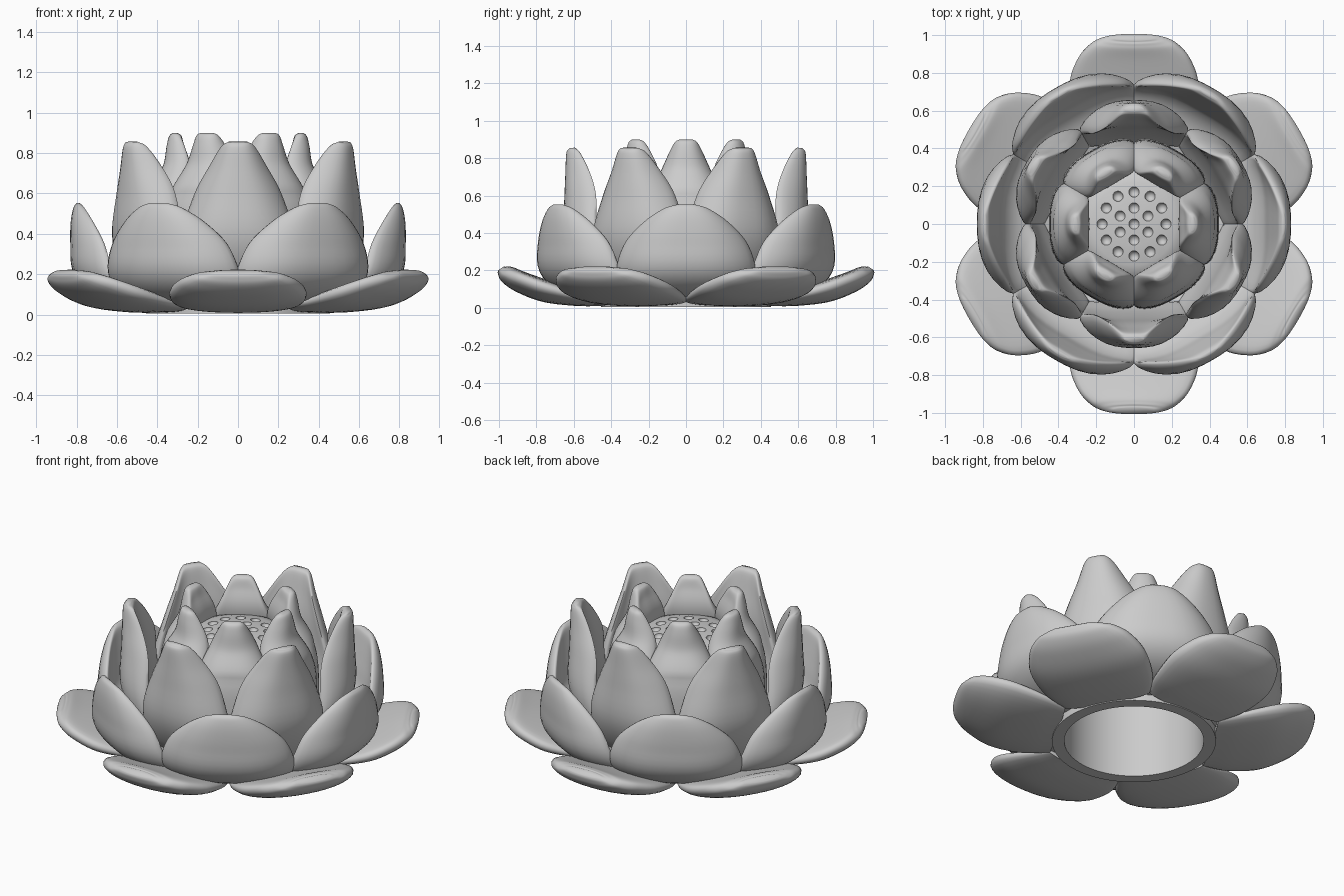
import bpy, bmesh, math
from mathutils import Vector, Matrix

if "Cube" in bpy.data.objects:
    bpy.data.objects.remove(bpy.data.objects["Cube"])

grey = bpy.data.materials.new("soft_grey")
grey.use_nodes = True
COLOUR = (0.6, 0.6, 0.6, 1)
grey.diffuse_color = COLOUR
grey.node_tree.nodes["Principled BSDF"].inputs["Base Color"].default_value = COLOUR


def make_object(name, bm):
    bmesh.ops.recalc_face_normals(bm, faces=bm.faces[:])
    mesh = bpy.data.meshes.new(name)
    bm.to_mesh(mesh)
    bm.free()
    mesh.materials.append(grey)
    obj = bpy.data.objects.new(name, mesh)
    bpy.context.collection.objects.link(obj)
    return obj


def smooth(obj, degrees):
    bpy.ops.object.select_all(action='DESELECT')
    obj.select_set(True)
    bpy.context.view_layer.objects.active = obj
    bpy.ops.object.shade_smooth_by_angle(angle=math.radians(degrees))


def spline(points, steps):
    """Catmull-Rom curve through the given stations."""
    p = [Vector(q) for q in points]
    p = [2 * p[0] - p[1]] + p + [2 * p[-1] - p[-2]]
    out = []
    for i in range(1, len(p) - 2):
        a, b, c, d = p[i - 1:i + 3]
        for k in range(steps):
            t = k / steps
            out.append(0.5 * (2 * b + (c - a) * t + (2 * a - 5 * b + 4 * c - d) * t ** 2
                              + (3 * b - a - 3 * c + d) * t ** 3))
    return out + [p[-2]]


def petal(name, stations, curl, angle):
    """Loft of oval sections whose side edges curl towards (radial, vertical).
    Stations are (radius, height, half width, half thickness, edge curl)."""
    rows = spline(stations, 5)
    sides = 32
    bm = bmesh.new()
    rings = []
    for i, (r, z, w, h, d) in enumerate(rows):
        a, b = rows[max(i - 1, 0)], rows[min(i + 1, len(rows) - 1)]
        tangent = Vector((b[0] - a[0], b[1] - a[1])).normalized()
        nr, nz = -tangent.y, tangent.x
        ring = []
        for k in range(sides):
            s = math.tau * k / sides
            # Full, puffy edges: flatter than a plain ellipse
            n = h * math.copysign(abs(math.sin(s)) ** 0.75, math.sin(s))
            e = d * abs(math.cos(s)) ** 3
            ring.append(bm.verts.new((r + nr * n + curl[0] * e, w * math.cos(s),
                                      z + nz * n + curl[1] * e)))
        rings.append(ring)
    for lower, upper in zip(rings, rings[1:]):
        for k in range(sides):
            j = (k + 1) % sides
            bm.faces.new((lower[k], lower[j], upper[j], upper[k]))
    bm.faces.new(rings[0])
    bm.faces.new(rings[-1])
    bm.transform(Matrix.Rotation(angle, 4, 'Z'))
    smooth(make_object(name, bm), 75)


# Four rings of six petals, alternating by half a step
UP, INWARD = (0, 1), (-1, 0)
RINGS = {
    "base_petal": (30, UP, [(0.43, 0.045, 0.26, 0.035, 0), (0.58, 0.055, 0.32, 0.045, 0.01),
                            (0.75, 0.09, 0.34, 0.06, 0.02), (0.88, 0.137, 0.295, 0.058, 0.02),
                            (0.95, 0.175, 0.23, 0.05, 0.01), (0.978, 0.198, 0.17, 0.035, 0),
                            (0.988, 0.212, 0.11, 0.018, 0)]),
    "outer_petal": (0, INWARD, [(0.45, 0.08, 0.26, 0.04, 0.04), (0.64, 0.13, 0.35, 0.06, 0.08),
                                (0.745, 0.22, 0.37, 0.07, 0.11), (0.773, 0.35, 0.325, 0.058, 0.1),
                                (0.787, 0.46, 0.225, 0.042, 0.06), (0.79, 0.53, 0.12, 0.025, 0.02),
                                (0.79, 0.552, 0.05, 0.008, 0)]),
    "middle_petal": (30, INWARD, [(0.45, 0.12, 0.26, 0.04, 0.03), (0.525, 0.24, 0.29, 0.065, 0.06),
                                  (0.575, 0.40, 0.28, 0.078, 0.08), (0.585, 0.60, 0.215, 0.065, 0.09),
                                  (0.597, 0.73, 0.145, 0.048, 0.07), (0.607, 0.83, 0.085, 0.033, 0.03),
                                  (0.61, 0.855, 0.05, 0.015, 0)]),
    "inner_petal": (0, INWARD, [(0.425, 0.20, 0.21, 0.025, 0.04), (0.415, 0.48, 0.215, 0.03, 0.05),
                                (0.355, 0.59, 0.20, 0.08, 0.05), (0.305, 0.72, 0.14, 0.07, 0.04),
                                (0.31, 0.83, 0.09, 0.045, 0.03), (0.31, 0.885, 0.06, 0.03, 0.01),
                                (0.31, 0.9, 0.035, 0.01, 0)]),
}
for name, (start, curl, stations) in RINGS.items():
    for i in range(6):
        petal(f"{name}_{i + 1}", stations, curl, math.radians(start + 60 * i))

# Hollow core, open underneath, with the domed seed head on top
profile = [(0, 0.53), (0.387, 0.53), (0.387, 0.005), (0.455, 0.005), (0.455, 0.1),
           (0.41, 0.2), (0.405, 0.48), (0.36, 0.58), (0.27, 0.68), (0.22, 0.695),
           (0.12, 0.71), (0, 0.715)]
bm = bmesh.new()
verts = [bm.verts.new((r, 0, z)) for r, z in profile]
edges = [bm.edges.new(pair) for pair in zip(verts, verts[1:])]
bmesh.ops.spin(bm, geom=verts + edges, cent=(0, 0, 0), axis=(0, 0, 1),
               angle=math.tau, steps=64)
bmesh.ops.remove_doubles(bm, verts=bm.verts[:], dist=0.0005)
core = make_object("core_and_seed_head", bm)

# Round seed pits: one in the middle, then rings of six and twelve
bm = bmesh.new()
pits = [(0, 0)] + [(0.085, 30 + 60 * i) for i in range(6)] + [(0.17, 30 * i) for i in range(12)]
for r, deg in pits:
    a = math.radians(deg)
    spot = Matrix.Translation((r * math.cos(a), r * math.sin(a), 0.72 - 0.5 * r * r))
    bmesh.ops.create_uvsphere(bm, u_segments=20, v_segments=12, radius=0.028, matrix=spot)
cutter = make_object("pit_cutter", bm)
cutter.hide_render = True
cut = core.modifiers.new("pits", 'BOOLEAN')
cut.object = cutter
cut.operation = 'DIFFERENCE'
cut.solver = 'EXACT'
bpy.context.view_layer.objects.active = core
bpy.ops.object.modifier_apply(modifier=cut.name)
bpy.data.objects.remove(cutter)
smooth(core, 35)
